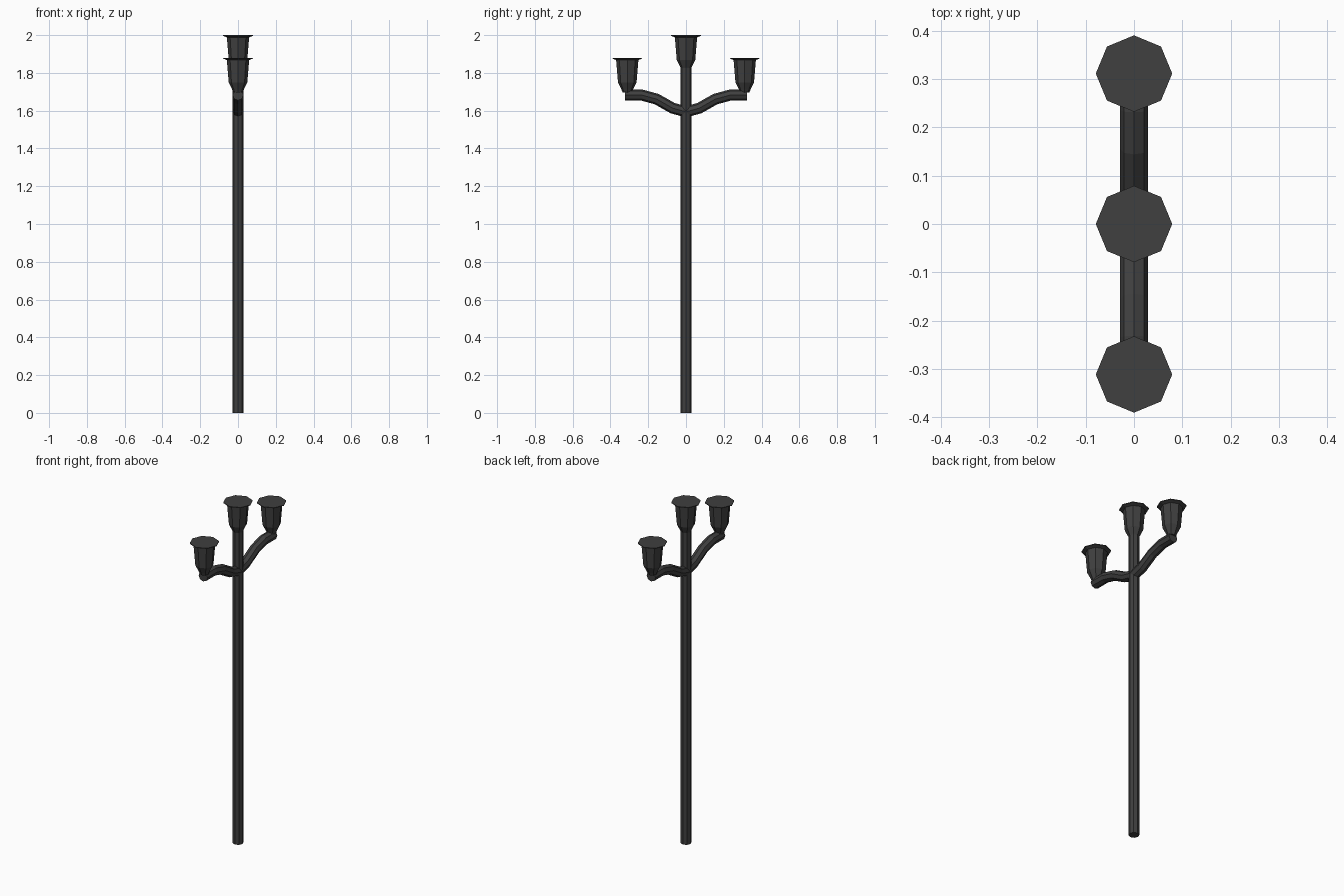
import bpy, bmesh
from math import cos, sin, pi
from mathutils import Vector

if "Cube" in bpy.data.objects:
    bpy.data.objects.remove(bpy.data.objects["Cube"])

SIDES = 8
iron = bpy.data.materials.new("dark_iron")
iron.diffuse_color = (0.05, 0.05, 0.05, 1)
iron.use_nodes = True
iron.node_tree.nodes["Principled BSDF"].inputs["Base Color"].default_value = iron.diffuse_color


def loft(name, rings, location=(0, 0, 0)):
    """Skin a list of octagonal rings and cap both ends."""
    bm = bmesh.new()
    loops = [[bm.verts.new(p) for p in ring] for ring in rings]
    for a, b in zip(loops, loops[1:]):
        for i in range(SIDES):
            j = (i + 1) % SIDES
            bm.faces.new((a[i], a[j], b[j], b[i]))
    bm.faces.new(loops[0])
    bm.faces.new(loops[-1])
    bmesh.ops.recalc_face_normals(bm, faces=bm.faces)
    mesh = bpy.data.meshes.new(name)
    bm.to_mesh(mesh)
    bm.free()
    mesh.materials.append(iron)
    ob = bpy.data.objects.new(name, mesh)
    ob.location = location
    bpy.context.collection.objects.link(ob)
    return ob


def lathe(name, profile, location=(0, 0, 0)):
    """Octagonal turned shape from (radius, height) pairs."""
    angles = [2 * pi * i / SIDES for i in range(SIDES)]
    return loft(name, [[(r * cos(a), r * sin(a), z) for a in angles]
                       for r, z in profile], location)


def sweep_yz(name, path, radius):
    """Octagonal tube along a path in the y-z plane, with mitred bends."""
    pts = [Vector((0, y, z)) for y, z in path]
    rings = []
    for k, p in enumerate(pts):
        d_in = (p - pts[k - 1]).normalized() if k else Vector((0, 1, 0))
        d_out = (pts[k + 1] - p).normalized() if k < len(pts) - 1 else Vector((0, 1, 0))
        if k == 0 or k == len(pts) - 1:
            tangent, stretch = Vector((0, 1, 0)), 1
        else:
            tangent = (d_in + d_out).normalized()
            stretch = 1 / tangent.dot(d_out)
        up = Vector((0, -tangent.z, tangent.y)) * stretch
        rings.append([p + radius * (Vector((cos(a), 0, 0)) + up * sin(a))
                      for a in (2 * pi * i / SIDES for i in range(SIDES))])
    return loft(name, rings)


# Post
lathe("post", [(0.029, 0), (0.029, 1.85)])

# Double curved arm through the post
half = [(0.07, 1.613), (0.155, 1.661), (0.235, 1.683), (0.323, 1.683)]
path = [(-y, z) for y, z in reversed(half)] + [(0, 1.594)] + half
sweep_yz("double_arm", path, 0.029)

# Lanterns, heights measured down from the flat cap
lantern = [(0.024, -0.185), (0.031, -0.168), (0.049, -0.132),
           (0.059, -0.012), (0.079, -0.004), (0.079, 0)]
for name, y, top in (("centre_lantern", 0, 2.0),
                     ("front_lantern", -0.311, 1.88),
                     ("back_lantern", 0.311, 1.88)):
    lathe(name, lantern, (0, y, top))
